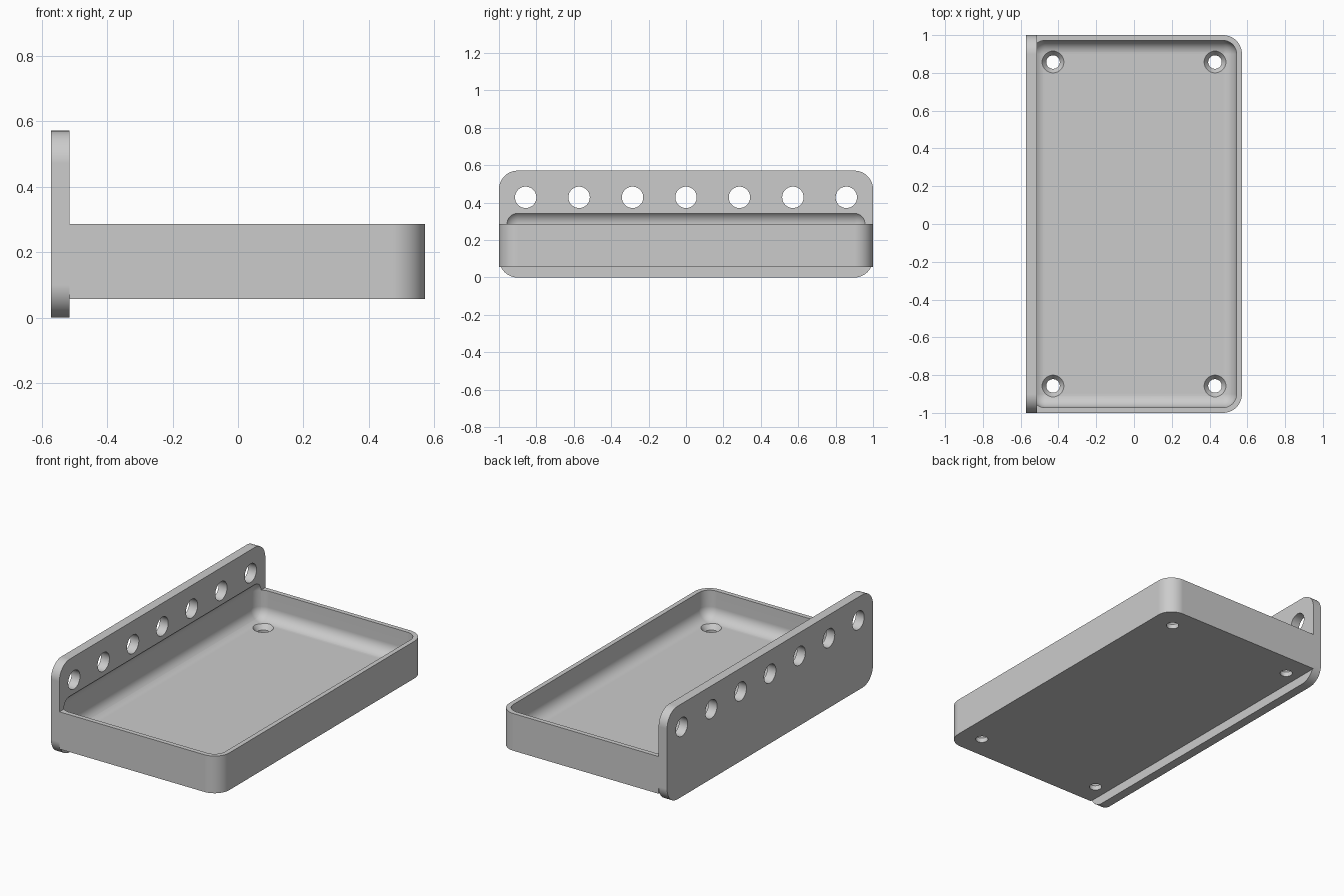
import bpy
import bmesh
import math
from mathutils import Vector, Matrix

if "Cube" in bpy.data.objects:
    bpy.data.objects.remove(bpy.data.objects["Cube"], do_unlink=True)

U = 2 / 70                      # one design step of the part
HALF_X, HALF_Y = 20 * U, 35 * U
PLATE_X = -18 * U               # inner face of the upright plate

grey = bpy.data.materials.new("plain grey")
grey.use_nodes = True
colour = (0.6, 0.6, 0.6, 1)
grey.diffuse_color = colour
grey.node_tree.nodes["Principled BSDF"].inputs["Base Color"].default_value = colour


def finish(name, bm):
    bmesh.ops.recalc_face_normals(bm, faces=bm.faces)
    mesh = bpy.data.meshes.new(name)
    bm.to_mesh(mesh)
    bm.free()
    mesh.materials.append(grey)
    obj = bpy.data.objects.new(name, mesh)
    bpy.context.collection.objects.link(obj)
    return obj


def rounded_box(name, low, high, radius, rounded):
    """Box from low to high; edges whose ends pass the test are rounded."""
    low, high = Vector(low), Vector(high)
    bm = bmesh.new()
    bmesh.ops.create_cube(bm, size=1)
    for v in bm.verts:
        v.co = Vector([h if c > 0 else l for c, l, h in zip(v.co, low, high)])
    edges = [e for e in bm.edges if rounded(e.verts[0].co, e.verts[1].co)]
    bmesh.ops.bevel(bm, geom=edges, offset=radius, segments=10,
                    profile=0.5, affect='EDGES')
    return finish(name, bm)


def cone(name, centre, r_low, r_high, depth, axis='Z'):
    bm = bmesh.new()
    turn = Matrix.Rotation(math.pi / 2, 4, 'Y') if axis == 'X' else Matrix()
    bmesh.ops.create_cone(bm, cap_ends=True, segments=48, radius1=r_low,
                          radius2=r_high, depth=depth,
                          matrix=Matrix.Translation(centre) @ turn)
    return finish(name, bm)


def activate(obj):
    bpy.ops.object.select_all(action='DESELECT')
    obj.select_set(True)
    bpy.context.view_layer.objects.active = obj


def cut(obj, cutter):
    activate(obj)
    mod = obj.modifiers.new("cut", 'BOOLEAN')
    mod.operation, mod.solver, mod.object = 'DIFFERENCE', 'EXACT', cutter
    bpy.ops.object.modifier_apply(modifier=mod.name)


def discard(cutter):
    bpy.data.objects.remove(cutter, do_unlink=True)


# Upright plate with four rounded corners
plate = rounded_box("back_plate", (-HALF_X, -HALF_Y, 0), (PLATE_X, HALF_Y, 20 * U),
                    3.5 * U, lambda a, b: abs(a.x - b.x) > 0.01)

# Tray body, rounded at the two free upright corners
tray = rounded_box("tray", (PLATE_X, -HALF_Y, 2 * U), (HALF_X, HALF_Y, 10 * U),
                   3.5 * U, lambda a, b: abs(a.z - b.z) > 0.01 and a.x > 0)

# Rounded hollow, scooped out of the tray and slightly into the plate
hollow = rounded_box("hollow_cutter", (-19 * U, -34 * U, 4 * U),
                     (19 * U, 34 * U, 12.5 * U), 2.5 * U, lambda a, b: True)
cut(plate, hollow)
cut(tray, hollow)
discard(hollow)

# Row of seven round holes along the plate
for i in range(-3, 4):
    drill = cone("drill", (-19 * U, i * 10 * U, 15 * U), 2 * U, 2 * U, 6 * U, 'X')
    cut(plate, drill)
    discard(drill)

# Four countersunk screw holes in the tray floor
for sx in (-1, 1):
    for sy in (-1, 1):
        x, y = sx * 15 * U, sy * 30 * U
        drill = cone("drill", (x, y, 3 * U), 1.25 * U, 1.25 * U, 6 * U)
        sink = cone("sink", (x, y, 4 * U), 1.25 * U, 2.75 * U, 2 * U)
        for cutter in (drill, sink):
            cut(tray, cutter)
            discard(cutter)

# Smooth fillets, crisp edges, flat faces kept flat
for obj in (plate, tray):
    activate(obj)
    bpy.ops.object.shade_smooth_by_angle(angle=math.radians(30))
    weighted = obj.modifiers.new("weighted normals", 'WEIGHTED_NORMAL')
    weighted.keep_sharp = True
